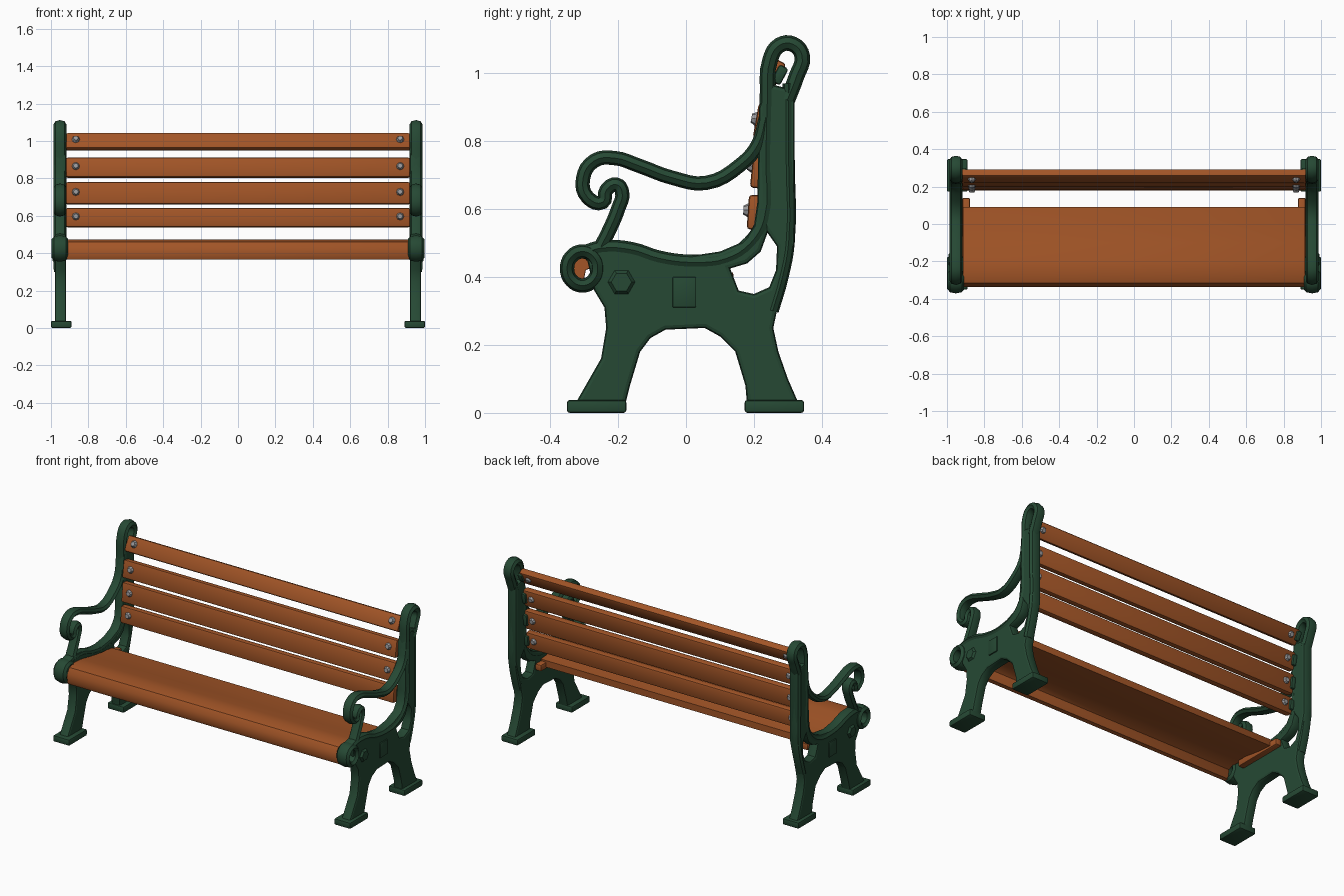
import bpy, bmesh, math
from mathutils import Matrix

if "Cube" in bpy.data.objects:
    bpy.data.objects.remove(bpy.data.objects["Cube"])


def material(name, rgb):
    m = bpy.data.materials.new(name)
    m.diffuse_color = (*rgb, 1)
    m.use_nodes = True
    m.node_tree.nodes["Principled BSDF"].inputs["Base Color"].default_value = m.diffuse_color
    return m


GREEN = material("dark green iron", (0.019, 0.066, 0.034))
WOOD = material("orange brown wood", (0.36, 0.09, 0.02))
STEEL = material("grey bolt", (0.33, 0.33, 0.34))
FX = 0.952  # side frame centre


def finish(ob, mat, angle=35):
    ob.data.materials.clear()
    ob.data.materials.append(mat)
    bpy.ops.object.select_all(action='DESELECT')
    ob.select_set(True)
    bpy.context.view_layer.objects.active = ob
    bpy.ops.object.shade_smooth_by_angle(angle=math.radians(angle))
    return ob


def curve_object(name, loops, x, mat, kind, closed, thick=0, bevel=0.0, wide=1.0):
    """Curve drawn in the side plane (y, z) at a given x, turned into a mesh."""
    cu = bpy.data.curves.new(name, 'CURVE')
    cu.dimensions = '2D' if thick else '3D'
    for pts in loops:
        if kind == 'POLY':
            s = cu.splines.new('POLY')
            s.points.add(len(pts) - 1)
            for p, c in zip(s.points, pts):
                p.co = (*c, 0, 1)
        else:
            s = cu.splines.new('BEZIER')
            s.bezier_points.add(len(pts) - 1)
            for p, c in zip(s.bezier_points, pts):
                p.co = (*c, 0)
                p.handle_left_type = p.handle_right_type = 'AUTO'
            s.resolution_u = 4
        s.use_cyclic_u = closed
    cu.bevel_depth = bevel
    cu.bevel_resolution = 2
    if thick:
        cu.fill_mode = 'BOTH'
        cu.extrude = thick / 2 - bevel
        cu.offset = -bevel
        cu.bevel_resolution = 1
    else:
        cu.fill_mode = 'FULL'
        cu.use_fill_caps = True
    ob = bpy.data.objects.new(name, cu)
    bpy.context.collection.objects.link(ob)
    bpy.ops.object.select_all(action='DESELECT')
    ob.select_set(True)
    bpy.context.view_layer.objects.active = ob
    bpy.ops.object.convert(target='MESH')
    ob = bpy.context.view_layer.objects.active
    ob.name = name
    # local x -> y, local y -> z, local z -> x
    ob.data.transform(Matrix(((0, 0, wide, x), (1, 0, 0, 0), (0, 1, 0, 0), (0, 0, 0, 1))))
    return finish(ob, mat)


def box(name, centre, size, mat, tilt=0, bevel=0.008):
    bm = bmesh.new()
    bmesh.ops.create_cube(bm, size=1)
    bmesh.ops.scale(bm, vec=size, verts=bm.verts)
    bmesh.ops.bevel(bm, geom=bm.edges[:], offset=bevel, segments=2, profile=0.5, affect='EDGES')
    bm.transform(Matrix.Translation(centre) @ Matrix.Rotation(tilt, 4, 'X'))
    return add(name, bm, mat)


def disc(name, centre, r1, r2, depth, rot, mat, sides=8):
    bm = bmesh.new()
    bmesh.ops.create_cone(bm, cap_ends=True, segments=sides, radius1=r1, radius2=r2, depth=depth)
    bm.transform(Matrix.Translation(centre) @ rot)
    return add(name, bm, mat)


def add(name, bm, mat):
    me = bpy.data.meshes.new(name)
    bm.to_mesh(me)
    bm.free()
    ob = bpy.data.objects.new(name, me)
    bpy.context.collection.objects.link(ob)
    return finish(ob, mat)


# side-view profiles (y, z)
BODY = [(-.33, .02), (-.18, .02), (-.165, .08), (-.135, .18), (-.105, .22), (-.06, .245), (.055, .25),
        (.10, .225), (.145, .18), (.175, .08), (.18, .02), (.335, .02), (.30, .10), (.272, .18),
        (.257, .25), (.272, .32), (.297, .41), (.32, .5), (.32, .95), (.24, .97), (.215, .9),
        (.21, .62), (.2, .55), (.17, .505), (.1, .475), (0, .46), (-.08, .473), (-.16, .5),
        (-.25, .505), (-.3, .49), (-.27, .36), (-.24, .31), (-.235, .25), (-.25, .16), (-.29, .09)]
HOLE = [(.13, .425), (.18, .44), (.22, .475), (.24, .53), (.268, .49), (.265, .42), (.245, .37),
        (.2, .35), (.155, .36)]
RIM = [(-.3, .47), (-.25, .485), (-.16, .48), (-.08, .455), (.02, .443), (.12, .455), (.19, .50),
       (.23, .57), (.235, .75), (.24, .93), (.248, 1.04), (.275, 1.082), (.315, 1.085),
       (.342, 1.05), (.325, .99), (.298, .92)]
REAR = [(.302, .97), (.302, .75), (.302, .5), (.284, .4), (.255, .3)]
ARM = [(.235, .87), (.212, .79), (.16, .73), (.06, .677), (-.04, .692), (-.14, .728), (-.21, .75),
       (-.27, .742), (-.303, .69), (-.29, .635), (-.245, .62), (-.235, .655), (-.205, .672),
       (-.188, .65), (-.2, .6), (-.225, .54), (-.25, .49)]
KNOB = [(-.305 + .045 * math.cos(a * math.pi / 4), .425 + .05 * math.sin(a * math.pi / 4)) for a in range(8)]

for s, side in ((-1, "left"), (1, "right")):
    x = s * FX
    # cast iron side frame
    curve_object(side + "_frame", [BODY, HOLE], x - s * .003, GREEN, 'POLY', True, .06, .012)
    curve_object(side + "_front_rim", [RIM], x, GREEN, 'BEZIER', False, bevel=.023, wide=1.5)
    curve_object(side + "_rear_rim", [REAR], x, GREEN, 'BEZIER', False, bevel=.018, wide=1.8)
    curve_object(side + "_armrest", [ARM], x, GREEN, 'BEZIER', False, bevel=.021, wide=1.6)
    curve_object(side + "_knob", [KNOB], x, GREEN, 'BEZIER', True, bevel=.021, wide=2.1)
    for y, label in ((-.263, "front"), (.26, "rear")):
        box(f"{side}_{label}_foot", (s * .945, y, .019), (.11, .175, .038), GREEN)
    # raised ornaments on the outer face
    turn = Matrix.Rotation(s * math.pi / 2, 4, 'Y')
    disc(side + "_rosette", (s * .982, -.19, .385), .045, .03, .018, turn, GREEN, 6)
    box(side + "_panel", (s * .98, -.005, .355), (.012, .07, .09), GREEN, bevel=.004)
    # wooden bearer under the seat
    box(side + "_seat_bearer", (s * .897, -.02, .395), (.04, .32, .04), WOOD)

# curved seat board
top = [(-.338, .385), (-.335, .43), (-.315, .46), (-.27, .473), (-.2, .468), (-.1, .448), (0, .433), (.09, .425)]
under = [(.09, .385), (0, .392), (-.1, .407), (-.2, .427), (-.27, .432), (-.295, .42), (-.305, .368), (-.33, .366)]
curve_object("seat", [top + under], 0, WOOD, 'POLY', True, 1.83, .003)

# back slats with a bolt at each end, front and back
slats = [(.203, .59, .102, 4), (.215, .72, .118, 6), (.226, .857, .106, 10), (.256, .995, .092, 28)]
for i, (y, z, h, deg) in enumerate(slats, 1):
    tilt = -math.radians(deg)
    box(f"back_slat_{i}", (0, y, z), (1.84, .042, h), WOOD, tilt, .01)
    for s, side in ((-1, "left"), (1, "right")):
        for d, face in ((-1, "front"), (1, "rear")):
            rot = Matrix.Rotation(tilt - d * math.pi / 2, 4, 'X')
            oy, oz = d * .026 * math.cos(tilt), d * .026 * math.sin(tilt)
            disc(f"{side}_{face}_bolt_{i}", (s * .867, y + oy, z + oz + .005), .022, .013, .016, rot, STEEL)
        # short bracket tying the slat to the post
        box(f"{side}_slat_bracket_{i}", (s * .912, y + .02, z), (.03, .03, h * .6), GREEN, tilt)
